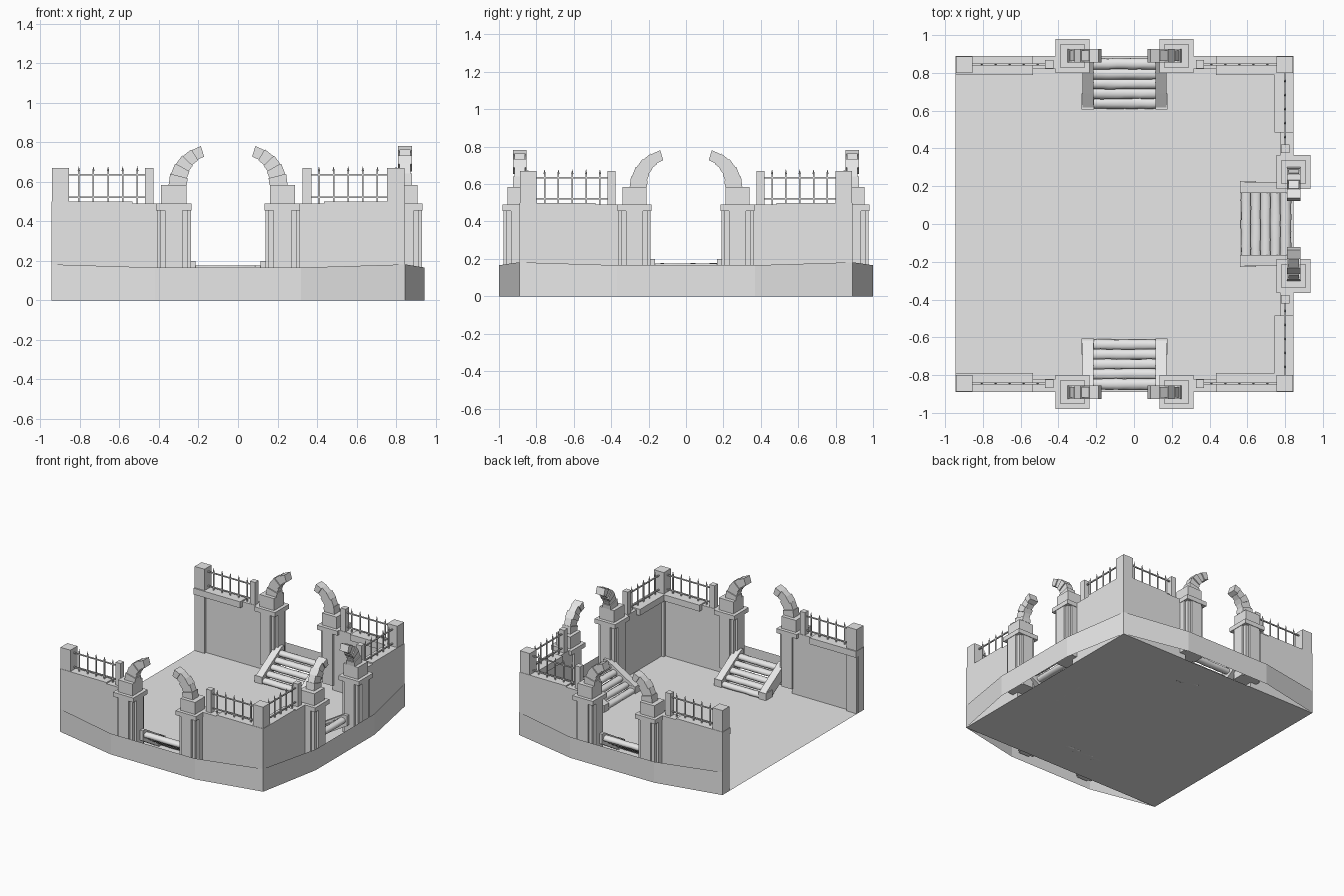
import bpy, bmesh, math, random
from mathutils import Matrix, Vector

random.seed(4)
if "Cube" in bpy.data.objects:
    bpy.data.objects.remove(bpy.data.objects["Cube"])

stone = bpy.data.materials.new("pale grey stone")
stone.use_nodes = True
stone.diffuse_color = (0.8, 0.8, 0.8, 1)
stone.node_tree.nodes["Principled BSDF"].inputs["Base Color"].default_value = (0.8, 0.8, 0.8, 1)


def finish(bm, name, place):
    """Turn a bmesh into a named, placed object."""
    bmesh.ops.recalc_face_normals(bm, faces=bm.faces)
    mesh = bpy.data.meshes.new(name)
    bm.to_mesh(mesh)
    bm.free()
    mesh.materials.append(stone)
    ob = bpy.data.objects.new(name, mesh)
    ob.matrix_world = place
    bpy.context.collection.objects.link(ob)
    return ob


def add_box(bm, u, w, z):
    """Add a box given its (low, high) span along each axis."""
    spans = (u, w, z)
    size = [b - a for a, b in spans]
    mid = Vector([(a + b) / 2 for a, b in spans])
    bmesh.ops.create_cube(bm, size=1, matrix=Matrix.Translation(mid) @ Matrix.Diagonal((*size, 1)))


def boxes(name, place, *spans):
    bm = bmesh.new()
    for u, w, z in spans:
        add_box(bm, u, w, z)
    return finish(bm, name, place)


def span(s, a, b):
    """Mirror a span to side s."""
    return (a, b) if s > 0 else (-b, -a)


def around(c, h):
    return (c - h, c + h)


PILLAR = 0.275      # pillar distance from the gate centre
FENCE_W = -0.045    # fence line inside the wall face


def wall(s, half, place):
    boxes("wall", place, (span(s, 0.31, half), (-0.07, 0), (0, 0.49)))
    boxes("wall_coping", place, (span(s, 0.485, half), (-0.1, 0), (0.45, 0.5)))
    boxes("corner_post", place, (span(s, 0.805, half - 0.003), (-0.09, -0.003), (0, 0.67)))
    boxes("fence_post", place, (span(s, 0.377, 0.421), around(FENCE_W, 0.022), (0.47, 0.67)))
    # Thin rails and upright bars with pointed tips
    bm = bmesh.new()
    for z in (0.522, 0.635):
        add_box(bm, span(s, 0.41, 0.82), around(FENCE_W, 0.005), around(z, 0.004))
    for i in range(5):
        u = s * (0.46 + 0.074 * i)
        add_box(bm, around(u, 0.004), around(FENCE_W, 0.004), (0.49, 0.655))
        bmesh.ops.create_cone(bm, segments=4, radius1=0.006, radius2=0, depth=0.025,
                              matrix=Matrix.Translation((u, FENCE_W, 0.667)))
    finish(bm, "fence", place)


def pillar(s, place):
    c = s * PILLAR
    # Cross-shaped shaft
    boxes("pillar_shaft", place,
          (around(c, 0.07), around(0, 0.07), (0.04, 0.46)),
          (around(c, 0.086), around(0, 0.045), (0.04, 0.46)),
          (around(c, 0.045), around(0, 0.086), (0.04, 0.46)))
    boxes("pillar_cap", place,
          (around(c, 0.09), around(0, 0.09), (0.455, 0.49)),
          (around(c, 0.064), around(0, 0.064), (0.49, 0.585)))
    # Broken arch of wedge blocks leaning over the gate
    bm = bmesh.new()
    count, sweep, radius = 5, math.radians(73), 0.177
    for i in range(count):
        half = 0.046 - 0.0045 * i
        deep = 0.036 if i % 2 == 0 else 0.028
        corners = []
        for k in (i, i + 1):
            a = sweep * k / count
            for r in (radius - half, radius + half):
                for w in (-deep, deep):
                    u = s * (PILLAR - 0.02 - radius + r * math.cos(a))
                    corners.append(bm.verts.new((u, w, 0.585 + r * math.sin(a))))
        bmesh.ops.convex_hull(bm, input=corners)
    bmesh.ops.dissolve_limit(bm, angle_limit=0.01, verts=bm.verts, edges=bm.edges)
    finish(bm, "arch_stub", place)


def stringer(s, place):
    """Sloped slab that flanks the steps."""
    profile = [(-0.28, 0), (-0.28, 0.05), (-0.2, 0.1), (-0.035, 0.2), (0, 0.2), (0, 0.12), (-0.1, 0.06), (-0.2, 0)]
    a, b = span(s, 0.165, 0.222)
    bm = bmesh.new()
    face = bm.faces.new([bm.verts.new((a, w, z)) for w, z in profile])
    out = bmesh.ops.extrude_face_region(bm, geom=[face])["geom"]
    bmesh.ops.translate(bm, verts=[v for v in out if isinstance(v, bmesh.types.BMVert)], vec=(b - a, 0, 0))
    finish(bm, "step_side", place)
    boxes("step_foot", place, (span(s, 0.163, 0.228), (-0.283, -0.2), (0, 0.055)))


def steps(place):
    # Worn, rounded treads rising outward
    for i in range(5):
        bm = bmesh.new()
        bmesh.ops.create_cone(bm, cap_ends=True, segments=10, radius1=1, radius2=1, depth=0.34,
                              matrix=Matrix.Rotation(math.pi / 2, 4, "Y"))
        for k in range(-3, 4):
            bmesh.ops.bisect_plane(bm, geom=bm.verts[:] + bm.edges[:] + bm.faces[:],
                                   plane_co=(k * 0.042, 0, 0), plane_no=(1, 0, 0))
        for v in bm.verts:
            r = random.uniform(0.92, 1.07)
            w = -0.25 + 0.052 * i + v.co.y * 0.03 * r
            z = 0.035 * (i + 1) - 0.021 + v.co.z * 0.023 * r
            v.co = (v.co.x, w, max(z, 0))
        for f in bm.faces:
            f.smooth = len(f.verts) == 4
        finish(bm, "step_tread", place)


def skirt(half, bulge, place):
    """Upright sheet bowing outward around the foot of the wall."""
    bm = bmesh.new()
    rows = [(bm.verts.new((u, w, 0)), bm.verts.new((u, w, z)))
            for u, w, z in ((-half, 0.001, 0.182), (-0.37, bulge, 0.166),
                            (0.37, bulge, 0.166), (half, 0.001, 0.182))]
    for (a, b), (c, d) in zip(rows, rows[1:]):
        bm.faces.new((c, a, b, d))
    finish(bm, "base_skirt", place)


# Floor slab surface
bm = bmesh.new()
bmesh.ops.create_grid(bm, x_segments=1, y_segments=1, size=1,
                      matrix=Matrix.Translation((-0.05, 0, 0)) @ Matrix.Diagonal((0.895, 0.89, 1, 1)))
finish(bm, "floor", Matrix.Identity(4))

# Three identical gated sides; the fourth stays open
for x, y, turn, half, bulge in ((-0.05, -0.89, 180, 0.895, 0.11),
                                (-0.05, 0.89, 0, 0.895, 0.11),
                                (0.845, 0, -90, 0.89, 0.1)):
    place = Matrix.Translation((x, y, 0)) @ Matrix.Rotation(math.radians(turn), 4, "Z")
    skirt(half, bulge, place)
    steps(place)
    for s in (-1, 1):
        wall(s, half, place)
        pillar(s, place)
        stringer(s, place)
